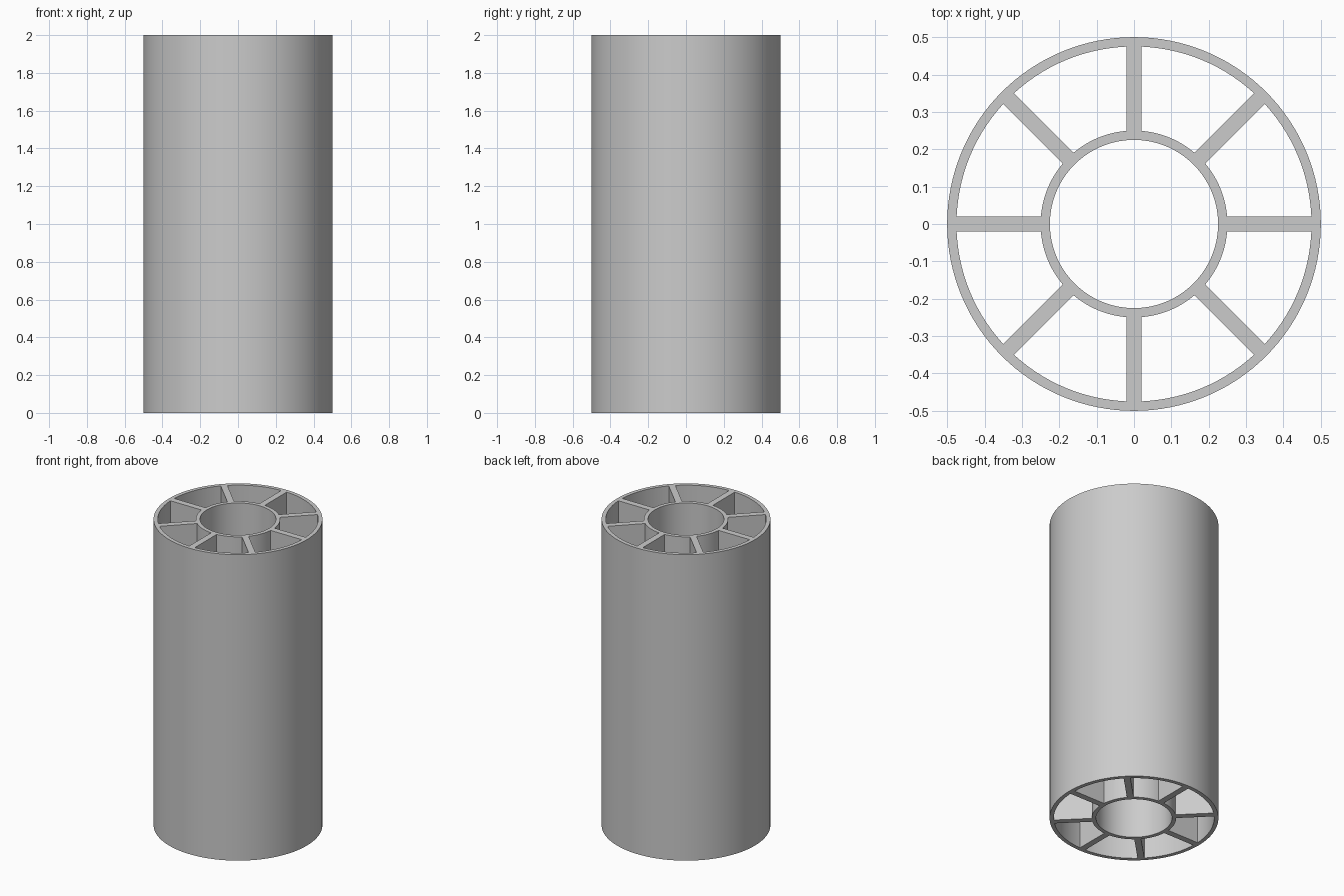
import bpy
import bmesh
import math
from mathutils import Matrix

HEIGHT = 2.0
SIDES = 128
SPOKES = 8

cube = bpy.data.objects.get("Cube")
if cube:
    bpy.data.objects.remove(cube, do_unlink=True)

# Single plain grey
grey = bpy.data.materials.new("plain_grey")
grey.use_nodes = True
colour = (0.6, 0.6, 0.6, 1.0)
grey.diffuse_color = colour
grey.node_tree.nodes["Principled BSDF"].inputs["Base Color"].default_value = colour


def add_object(name, bm):
    bmesh.ops.recalc_face_normals(bm, faces=bm.faces)
    mesh = bpy.data.meshes.new(name)
    bm.to_mesh(mesh)
    bm.free()
    mesh.materials.append(grey)
    obj = bpy.data.objects.new(name, mesh)
    bpy.context.collection.objects.link(obj)
    return obj


def tube(name, outer, inner):
    """Open tube: a rectangular wall section swept round the z axis."""
    bm = bmesh.new()
    rings = []
    for radius, z in ((outer, 0), (outer, HEIGHT), (inner, HEIGHT), (inner, 0)):
        rings.append([
            bm.verts.new((radius * math.cos(math.tau * i / SIDES),
                          radius * math.sin(math.tau * i / SIDES), z))
            for i in range(SIDES)])
    for k in range(4):
        a, b = rings[k], rings[(k + 1) % 4]
        for i in range(SIDES):
            j = (i + 1) % SIDES
            bm.faces.new((a[i], a[j], b[j], b[i]))
    obj = add_object(name, bm)
    bpy.ops.object.select_all(action="DESELECT")
    obj.select_set(True)
    bpy.context.view_layer.objects.active = obj
    bpy.ops.object.shade_smooth_by_angle(angle=math.radians(30))


def web(name, angle, start, end, thickness):
    """Full-height radial wall joining the two tubes."""
    bm = bmesh.new()
    place = (Matrix.Rotation(angle, 4, "Z")
             @ Matrix.Translation(((start + end) / 2, 0, HEIGHT / 2))
             @ Matrix.Diagonal((end - start, thickness, HEIGHT, 1)))
    bmesh.ops.create_cube(bm, size=1, matrix=place)
    add_object(name, bm)


# Concentric walls
tube("outer_tube", 0.5, 0.475)
tube("inner_tube", 0.25, 0.225)

# Radial webs, their ends just buried in the walls
for n in range(SPOKES):
    web(f"radial_web_{n + 1}", math.tau * n / SPOKES, 0.249, 0.4755, 0.04)
